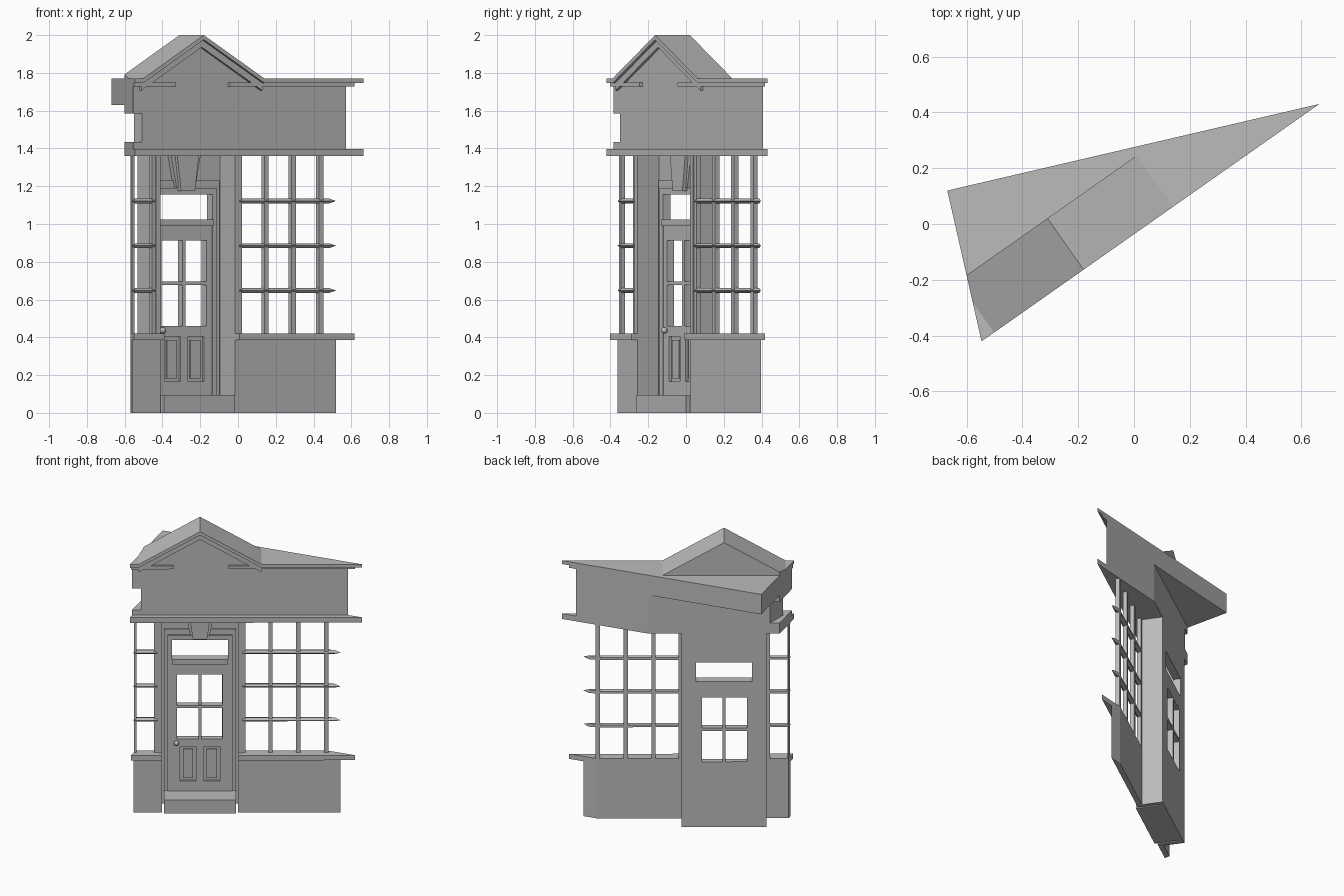
import bpy, bmesh, math
from mathutils import Matrix, Vector

cube = bpy.data.objects.get("Cube")
if cube:
    bpy.data.objects.remove(cube, do_unlink=True)

stone = bpy.data.materials.new("plain_grey")
stone.use_nodes = True
GREY = (0.5, 0.5, 0.5, 1)
stone.diffuse_color = GREY
stone.node_tree.nodes["Principled BSDF"].inputs["Base Color"].default_value = GREY

# The facade runs along local u, depth is v; the whole building is turned about z
TURN = Matrix.Rotation(math.radians(35.1), 4, 'Z')
FRONT, BACK = -0.03, 0.195
LEFT, RIGHT = -0.689, 0.791
MID, HALF = -0.242, 0.392
EAVE, PEAK = 1.77, 2.0
# The plan is a triangle: everything is trimmed by its two slanted sides
SIDES = [(Vector((RIGHT, FRONT, 0)), Vector((0.404, 1, 0))),
         (Vector((LEFT, FRONT, 0)), Vector((-0.512, 0.21, 0)))]


def finish(name, bm):
    for co, no in SIDES:
        geom = bm.verts[:] + bm.edges[:] + bm.faces[:]
        cut = bmesh.ops.bisect_plane(bm, geom=geom, dist=1e-5, plane_co=co,
                                     plane_no=no, clear_outer=True)["geom_cut"]
        edges = [e for e in cut if isinstance(e, bmesh.types.BMEdge) and e.is_boundary]
        if edges:
            bmesh.ops.edgenet_fill(bm, edges=edges)
    bmesh.ops.dissolve_limit(bm, angle_limit=0.01, verts=bm.verts[:], edges=bm.edges[:])
    bmesh.ops.recalc_face_normals(bm, faces=bm.faces[:])
    bm.transform(TURN)
    me = bpy.data.meshes.new(name)
    bm.to_mesh(me)
    bm.free()
    me.materials.append(stone)
    ob = bpy.data.objects.new(name, me)
    bpy.context.collection.objects.link(ob)
    return ob


def extrude(name, points, offset):
    """Prism from a closed outline."""
    bm = bmesh.new()
    face = bm.faces.new([bm.verts.new(p) for p in points])
    out = bmesh.ops.extrude_face_region(bm, geom=[face], use_keep_orig=True)
    moved = [g for g in out["geom"] if isinstance(g, bmesh.types.BMVert)]
    bmesh.ops.translate(bm, verts=moved, vec=offset)
    return finish(name, bm)


def elevation(name, outline, v0, v1):
    return extrude(name, [(u, v0, z) for u, z in outline], (0, v1 - v0, 0))


def plan(name, outline, z0, z1):
    return extrude(name, [(u, v, z0) for u, v in outline], (0, 0, z1 - z0))


def box(name, u0, u1, v0, v1, z0, z1):
    return elevation(name, [(u0, z0), (u1, z0), (u1, z1), (u0, z1)], v0, v1)


def pierced(name, u0, u1, z0, z1, v0, v1, holes):
    """Upright panel with rectangular openings (u0, u1, z0, z1)."""
    us = sorted({u0, u1} | {h[i] for h in holes for i in (0, 1)})
    zs = sorted({z0, z1} | {h[i] for h in holes for i in (2, 3)})
    bm = bmesh.new()
    grid = [[bm.verts.new((u, v0, z)) for z in zs] for u in us]
    for i in range(len(us) - 1):
        for j in range(len(zs) - 1):
            u, z = (us[i] + us[i + 1]) / 2, (zs[j] + zs[j + 1]) / 2
            if not any(a < u < b and c < z < d for a, b, c, d in holes):
                bm.faces.new((grid[i][j], grid[i + 1][j], grid[i + 1][j + 1], grid[i][j + 1]))
    for v in [v for v in bm.verts if not v.link_faces]:
        bm.verts.remove(v)
    out = bmesh.ops.extrude_face_region(bm, geom=bm.faces[:], use_keep_orig=True)
    moved = [g for g in out["geom"] if isinstance(g, bmesh.types.BMVert)]
    bmesh.ops.translate(bm, verts=moved, vec=(0, v1 - v0, 0))
    return finish(name, bm)


# Shop window bays: base, sill, posts and pointed glazing bars
DOOR_L, DOOR_R, JAMB = -0.484, 0.0, 0.028
bays = {"left": (-0.9, DOOR_L, (-0.66, -0.52)),
        "right": (DOOR_R, 0.9, (0.035, 0.207, 0.384, 0.562))}
for side, (u0, u1, posts) in bays.items():
    box(side + "_base", u0, u1, 0.026, 0.06, 0, 0.385)
    box(side + "_sill", u0, u1, -0.012, 0.06, 0.385, 0.42)
    for i, u in enumerate(posts):
        box(f"{side}_window_post_{i + 1}", u - 0.014, u + 0.014, 0.032, 0.06, 0.42, 1.36)
    for i, z in enumerate((0.648, 0.885, 1.122)):
        section = [(0.026, 0), (0.04, 0.013), (0.06, 0.008), (0.06, -0.008), (0.04, -0.013)]
        extrude(f"{side}_glazing_bar_{i + 1}", [(u0, v, z + h) for v, h in section], (u1 - u0, 0, 0))

# Entrance recess: jambs, step and back wall
box("left_jamb", DOOR_L - JAMB, DOOR_L, 0.026, BACK, 0, 1.36)
box("right_jamb", DOOR_R, DOOR_R + JAMB, 0.026, BACK, 0, 1.36)
box("step", -0.472, -0.012, 0.01, BACK, 0, 0.095)
LEAF_L, LEAF_R = -0.42, -0.064
transom = (LEAF_L, LEAF_R, 1.025, 1.157)
glass = (-0.389, -0.1, 0.46, 0.912)
pierced("entrance_wall", DOOR_L, DOOR_R, 0, 1.36, 0.165, BACK, [transom, glass])

# Stepped door surround
pierced("outer_architrave", DOOR_L + 0.012, DOOR_R - 0.012, 0.095, 1.23, 0.155, 0.165,
        [(LEAF_L - 0.01, LEAF_R + 0.01, 0.095, 1.18)])
pierced("inner_architrave", LEAF_L - 0.03, LEAF_R + 0.03, 0.095, 1.19, 0.145, 0.165,
        [(LEAF_L, LEAF_R, 0.095, 1.157)])
box("transom_bar", LEAF_L, LEAF_R, 0.135, 0.17, 0.99, 1.025)

# Door leaf with four panes and two raised panels
panels = [(-0.369, -0.267, 0.165, 0.405), (-0.217, -0.115, 0.165, 0.405)]
pierced("door_leaf", LEAF_L, LEAF_R, 0.095, 0.99, 0.15, 0.166, [glass] + panels)
pane_mid = (glass[2] + glass[3]) / 2
box("door_upright_bar", MID - 0.01, MID + 0.01, 0.152, BACK, glass[2], glass[3])
box("door_cross_bar", glass[0], glass[1], 0.15, BACK, pane_mid - 0.01, pane_mid + 0.01)
for i, (a, b, c, d) in enumerate(panels):
    box(f"door_panel_{i + 1}", a + 0.018, b - 0.018, 0.156, 0.168, c + 0.018, d - 0.018)

bm = bmesh.new()
spot = Matrix.Translation((-0.392, 0.135, 0.437))
bmesh.ops.create_uvsphere(bm, u_segments=12, v_segments=8, radius=0.017, matrix=spot)
knob = finish("door_knob", bm)
for p in knob.data.polygons:
    p.use_smooth = True
box("knob_stem", -0.398, -0.386, 0.14, 0.155, 0.431, 0.443)


# Keystone in two layers
def wedge(name, top, bottom, z0, v0):
    elevation(name, [(MID - bottom, z0), (MID + bottom, z0), (MID + top, 1.36), (MID - top, 1.36)],
              v0, 0.17)


wedge("keystone_back", 0.095, 0.06, 1.19, 0.135)
wedge("keystone_front", 0.07, 0.045, 1.175, 0.115)

# Upper block, with a notch at its left end
A, B = MID - HALF, MID + HALF
NOTCH_LOW, NOTCH_HIGH = 1.435, 1.585
FACE = 0.006
ends = [(-0.9, FACE), (0.9, FACE), (0.9, BACK), (-0.9, BACK)]
plan("frieze_foot", ends, 1.36, NOTCH_LOW)
plan("frieze_middle", [(-0.618, FACE), (0.9, FACE), (0.9, BACK), (-0.535, BACK), (-0.618, 0.077)],
     NOTCH_LOW, NOTCH_HIGH)
elevation("frieze_and_gable", [(-0.9, NOTCH_HIGH), (0.9, NOTCH_HIGH), (0.9, EAVE - 0.01),
                               (B, EAVE - 0.01), (MID, PEAK - 0.01), (A, EAVE - 0.01),
                               (-0.9, EAVE - 0.01)], FACE, BACK)
box("lower_cornice", -0.9, 0.9, FRONT, 0.06, 1.36, 1.397)

# Gable roof and eaves in one folded band, with a second moulding under it
fold = [(-0.9, EAVE), (A, EAVE), (MID, PEAK), (B, EAVE), (0.9, EAVE)]


def band(name, line, drop, thick, v0, v1):
    top = [(u, z - drop) for u, z in line]
    elevation(name, top + [(u, z - thick) for u, z in reversed(top)], v0, v1)


band("gable_roof_and_eaves", fold, 0, 0.024, FRONT, BACK)
band("rake_moulding", fold[1:4], 0.024, 0.04, -0.012, 0.02)
box("left_eave_moulding", -0.9, -0.41, -0.012, 0.02, 1.728, 1.75)
box("right_eave_moulding", -0.06, 0.9, -0.012, 0.02, 1.728, 1.75)

# Flat roof slab reaching back to the rear corner
plan("flat_roof", [(-0.9, 0.1), (0.9, 0.1), (0.9, 0.6), (-0.9, 0.6)], 1.63, EAVE)
